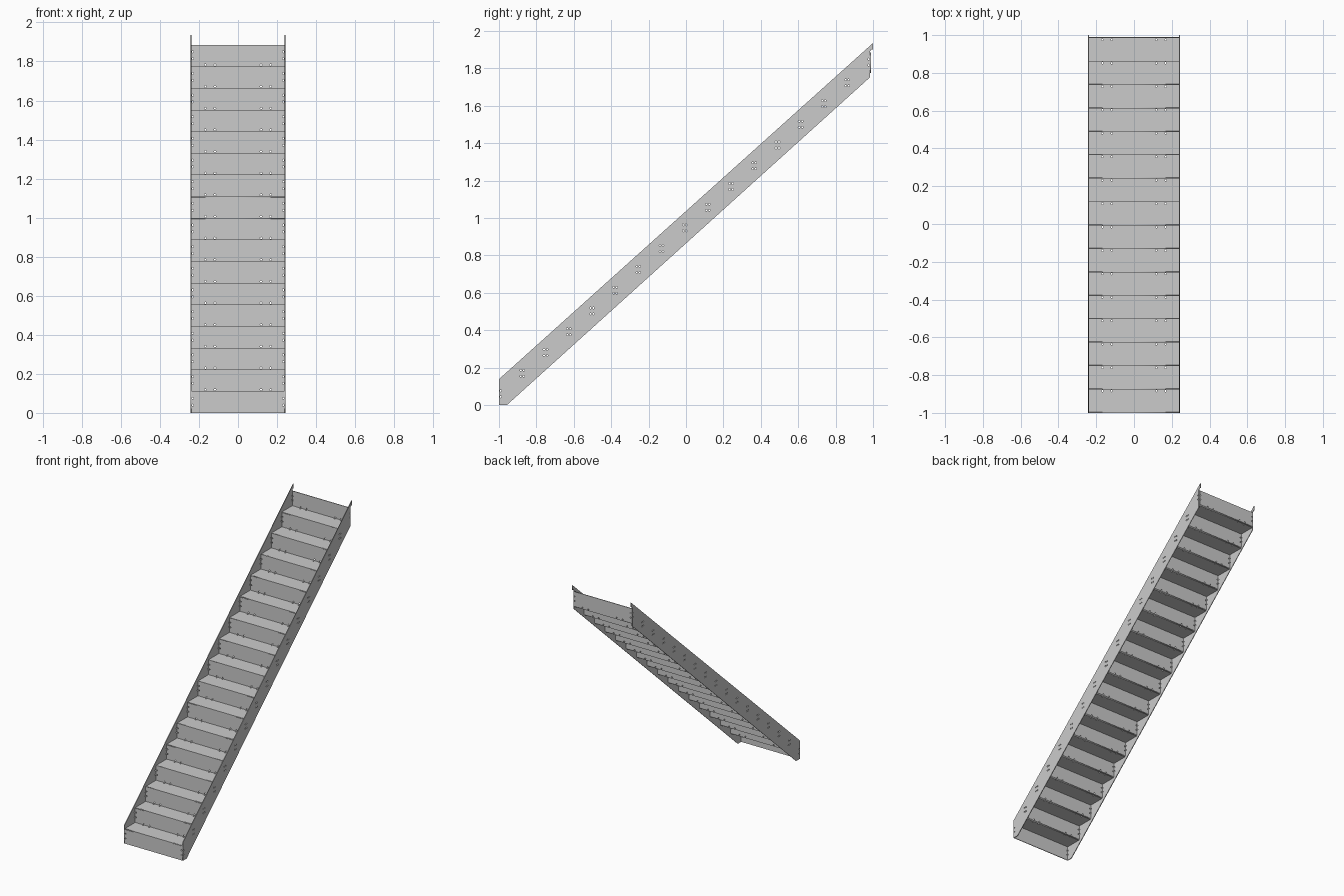
import bpy
from math import sin, cos, pi
from mathutils import Matrix

if "Cube" in bpy.data.objects:
    bpy.data.objects.remove(bpy.data.objects["Cube"])

STEPS, RISE, RUN = 17, 0.1109, 0.124
T = 0.005            # sheet thickness
W = 0.244            # half width
IN = W - T           # half width between the stringers


def plate(name, outline, holes, matrix, r=0.005):
    """Flat sheet with round holes, made from a filled and extruded curve."""
    cu = bpy.data.curves.new(name + "_profile", 'CURVE')
    cu.dimensions = '2D'
    cu.fill_mode = 'BOTH'
    cu.extrude = T / 2
    rings = [outline] + [[(x + r * cos(i * pi / 4), y + r * sin(i * pi / 4))
                          for i in range(8)] for x, y in holes]
    for ring in rings:
        s = cu.splines.new('POLY')
        s.points.add(len(ring) - 1)
        for p, (x, y) in zip(s.points, ring):
            p.co = (x, y, 0, 1)
        s.use_cyclic_u = True
    tmp = bpy.data.objects.new(name + "_tmp", cu)
    bpy.context.collection.objects.link(tmp)
    dg = bpy.context.evaluated_depsgraph_get()
    me = bpy.data.meshes.new_from_object(tmp.evaluated_get(dg))
    bpy.data.objects.remove(tmp)
    me.name = name
    ob = bpy.data.objects.new(name, me)
    ob.matrix_world = matrix
    bpy.context.collection.objects.link(ob)
    return ob


def rect(x0, x1, y0, y1):
    return [(x0, y0), (x1, y0), (x1, y1), (x0, y1)]


# Stringers: sloped side plates with bolt holes beside every riser
side = [(-1, 0), (-0.957, 0), (0.984, 1.752), (0.984, 1.89), (0.99, 1.90),
        (1, 1.90), (1, 1.935), (-1, 0.138)]
bolts = []
for k in range(STEPS):
    ys = (0.009,) if k == 0 else (-0.007,) if k == STEPS - 1 else (-0.007, 0.009)
    bolts += [(-1 + k * RUN + dy, k * RISE + dz) for dy in ys for dz in (0.043, 0.075)]
to_side = Matrix(((0, 0, 1, 0), (1, 0, 0, 0), (0, 1, 0, 0), (0, 0, 0, 1)))
for s, label in ((-1, "left"), (1, "right")):
    plate(label + "_stringer", side, bolts,
          Matrix.Translation((s * (W - T / 2), 0, 0)) @ to_side)

# Risers and treads: thin sheets bolted to each other
xs = (-0.167, -0.118, 0.118, 0.167)
for k in range(STEPS):
    y, z = -1 + k * RUN, k * RISE
    ends = [(s * (IN - 0.007), dz) for s in (-1, 1) for dz in (0.04, 0.075)]
    low = [(x, 0.008) for x in xs] if k else []
    plate(f"riser_{k + 1}", rect(-IN, IN, 0, RISE), ends + low,
          Matrix.Translation((0, y + T / 2, z)) @ Matrix.Rotation(pi / 2, 4, 'X'))
    if k < STEPS - 1:
        plate(f"tread_{k + 1}", rect(-IN, IN, 0, RUN), [(x, RUN - 0.008) for x in xs],
              Matrix.Translation((0, y, z + RISE - T / 2)))
